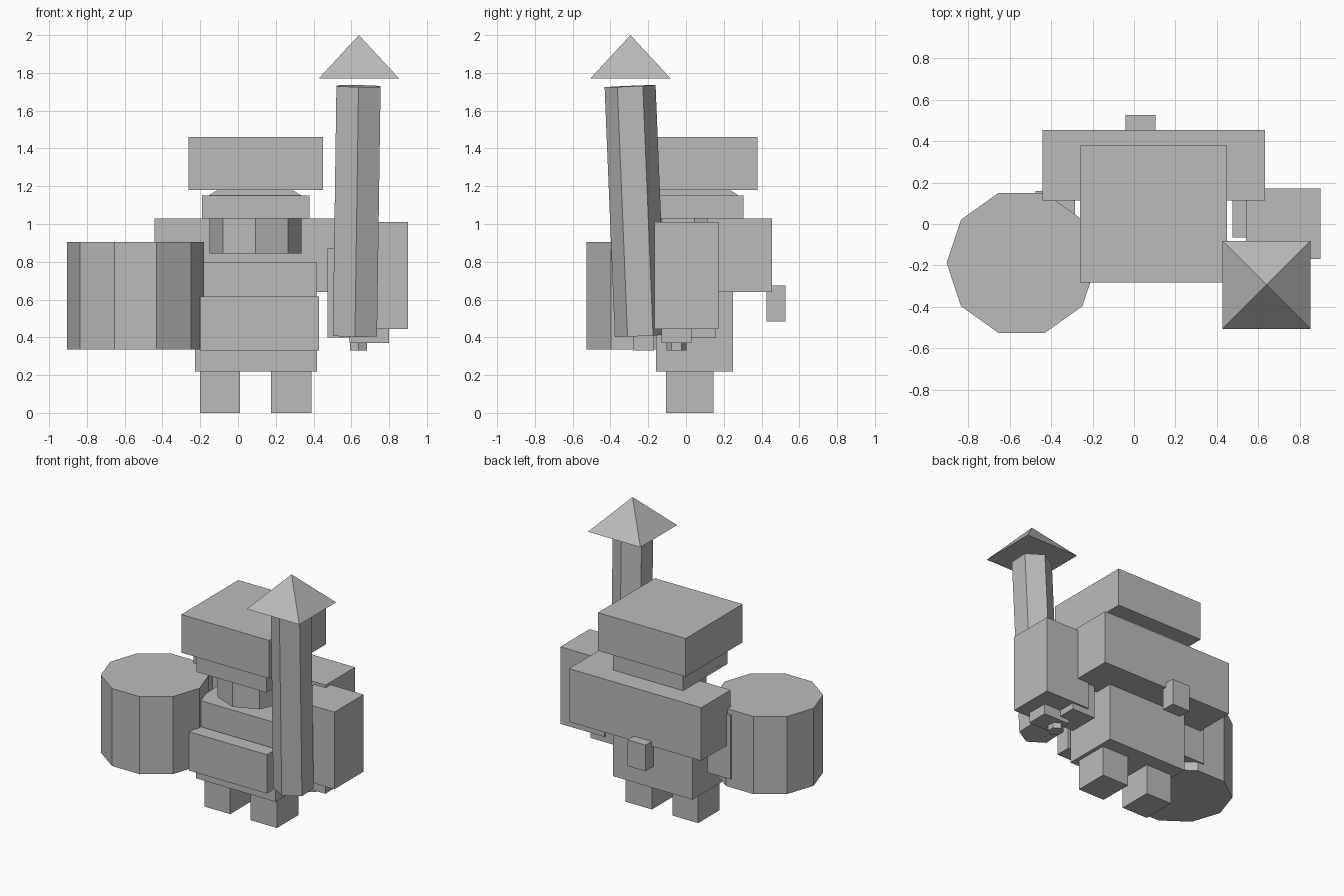
import bpy, math
from mathutils import Vector

if "Cube" in bpy.data.objects:
    bpy.data.objects.remove(bpy.data.objects["Cube"])

grey = bpy.data.materials.new("plain grey")
grey.diffuse_color = (0.5, 0.5, 0.5, 1)
grey.use_nodes = True
grey.node_tree.nodes["Principled BSDF"].inputs["Base Color"].default_value = grey.diffuse_color


def finish(name):
    ob = bpy.context.object
    ob.name = name
    ob.data.materials.clear()
    ob.data.materials.append(grey)
    return ob


def box(name, x, y, z):
    """Box from (min, max) pairs on each axis."""
    bpy.ops.mesh.primitive_cube_add(size=1, location=[(a + b) / 2 for a, b in (x, y, z)])
    ob = finish(name)
    ob.scale = [b - a for a, b in (x, y, z)]
    return ob


def prism(name, sides, start, end, r1, r2=None, turn=0.0, stretch_y=1.0):
    """Prism, frustum or pyramid along a straight axis; turn sets the first corner."""
    a, b = Vector(start), Vector(end)
    bpy.ops.mesh.primitive_cone_add(vertices=sides, radius1=r1, radius2=r1 if r2 is None else r2,
                                    depth=(b - a).length, location=(a + b) / 2)
    ob = finish(name)
    # Blender's first corner lies on +y
    for v in ob.data.vertices:
        x, y = v.co.x, v.co.y
        c, s = math.cos(turn), math.sin(turn)
        v.co.x, v.co.y = c * x - s * y, (s * x + c * y) * stretch_y
    ob.rotation_mode = 'QUATERNION'
    ob.rotation_quaternion = Vector((0, 0, 1)).rotation_difference(b - a)
    return ob


D = math.radians
R2 = math.sqrt(2)

# Legs and body
box("left_leg", (-0.20, 0.01), (-0.105, 0.145), (0, 0.22))
box("right_leg", (0.175, 0.39), (-0.105, 0.145), (0, 0.22))
box("body", (-0.228, 0.418), (-0.16, 0.25), (0.22, 0.80))
box("belly_plate", (-0.20, 0.43), (-0.28, -0.17), (0.33, 0.615))

# Arms
box("left_arm", (-0.475, -0.285), (-0.065, 0.16), (0.40, 0.87))
box("right_arm", (0.475, 0.665), (-0.065, 0.16), (0.40, 0.87))
box("right_sleeve", (0.54, 0.90), (-0.168, 0.172), (0.445, 1.01))

# Pack on the back
box("back_pack", (-0.442, 0.632), (0.113, 0.455), (0.64, 1.03))
box("tail", (-0.04, 0.105), (0.426, 0.526), (0.483, 0.675))

# Head and hat
prism("neck", 8, (0.093, 0.045, 0.845), (0.093, 0.045, 1.03), 0.243)
box("head", (-0.19, 0.378), (-0.21, 0.305), (1.03, 1.15))
prism("hat_base", 4, (0.09, 0.047, 1.15), (0.09, 0.047, 1.185), 0.247 * R2, 0.19 * R2, D(45), 0.94)
box("hat", (-0.262, 0.45), (-0.283, 0.378), (1.18, 1.46))

# Drum held at the side
prism("drum", 10, (-0.5425, -0.188, 0.336), (-0.5425, -0.188, 0.905), 0.3625, None, D(90), 0.98)

# Spear: leaning hexagonal shaft with a pyramid tip
prism("spear_shaft", 6, (0.619, -0.242, 0.408), (0.638, -0.296, 1.73), 0.135)
prism("spear_tip", 4, (0.64, -0.294, 1.77), (0.64, -0.294, 2.0), 0.213 * R2, 0, D(45))

# Hilt under the sleeve
box("hilt_guard", (0.59, 0.80), (-0.13, 0.03), (0.37, 0.46))
prism("hilt_grip", 6, (0.637, -0.05, 0.33), (0.637, -0.05, 0.38), 0.052)
